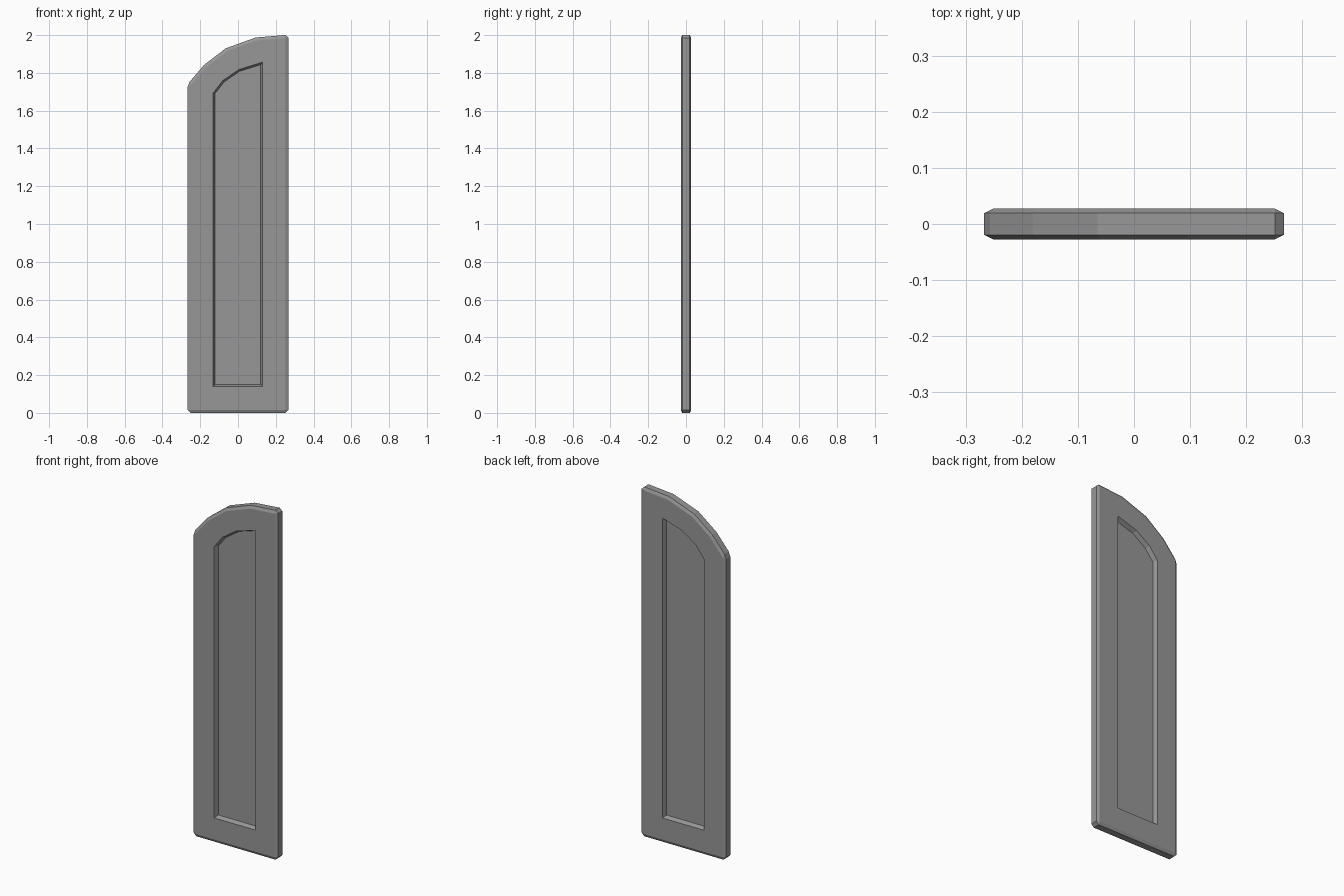
import bpy
import bmesh
from mathutils import Vector

if "Cube" in bpy.data.objects:
    bpy.data.objects.remove(bpy.data.objects["Cube"], do_unlink=True)

HALF = 0.0275      # half thickness
CHAMFER = 0.016    # edge chamfer seen from the front
DEPTH = 0.024      # recess depth on each side
SLOPE = 0.01       # run of the recess walls
STRETCH = 2        # makes the chamfer half as deep as it is wide

DOOR = [(-0.267, 0), (0.267, 0), (0.267, 2.002), (0.093, 1.987),
        (-0.065, 1.93), (-0.18, 1.842), (-0.267, 1.74)]
RECESS = [(-0.132, 0.14), (0.13, 0.14), (0.13, 1.857), (0.005, 1.818),
          (-0.08, 1.76), (-0.132, 1.693)]


def polygon(bm, points, y):
    return bm.faces.new([bm.verts.new((x, y, z)) for x, z in points])


grey = bpy.data.materials.new("grey")
grey.use_nodes = True
colour = (0.31, 0.31, 0.31, 1)
grey.diffuse_color = colour
grey.node_tree.nodes["Principled BSDF"].inputs["Base Color"].default_value = colour

# Solid slab with a curved top
bm = bmesh.new()
base = polygon(bm, DOOR, -HALF * STRETCH)
slab = bmesh.ops.extrude_face_region(bm, geom=[base], use_keep_orig=True)
for v in slab["geom"]:
    if isinstance(v, bmesh.types.BMVert):
        v.co.y = HALF * STRETCH
bmesh.ops.recalc_face_normals(bm, faces=bm.faces)

# Chamfer all sharp edges, leaving the gentle arc joints alone
sharp = [e for e in bm.edges if e.calc_face_angle(0) > 0.5]
bmesh.ops.bevel(bm, geom=sharp, offset=CHAMFER, offset_type='OFFSET',
                segments=1, profile=0.5, affect='EDGES', clamp_overlap=True)
for v in bm.verts:
    v.co.y /= STRETCH
bm.normal_update()

# Recessed panel with sloped walls on the front and the back
for side in (-1, 1):
    face = max((f for f in bm.faces if f.normal.y * side > 0.99),
               key=lambda f: f.calc_area())
    rim = list(face.edges)
    bmesh.ops.delete(bm, geom=[face], context='FACES_ONLY')
    panel = polygon(bm, RECESS, side * HALF)
    panel.normal_update()
    rim += list(panel.edges)
    outer = set(panel.verts)
    bmesh.ops.inset_region(bm, faces=[panel], thickness=SLOPE, use_boundary=True,
                           use_even_offset=True)
    for v in panel.verts:
        v.co.y = side * (HALF - DEPTH)
    # Flat border between the door edge and the recess
    border = [e for e in bm.edges if e.is_boundary and
              all(abs(v.co.y - side * HALF) < 1e-4 for v in e.verts)]
    bmesh.ops.triangle_fill(bm, use_beauty=True, edges=border,
                            normal=Vector((0, side, 0)))

bmesh.ops.recalc_face_normals(bm, faces=bm.faces)
mesh = bpy.data.meshes.new("door_leaf")
bm.to_mesh(mesh)
bm.free()
mesh.materials.append(grey)
door = bpy.data.objects.new("door_leaf", mesh)
bpy.context.collection.objects.link(door)
